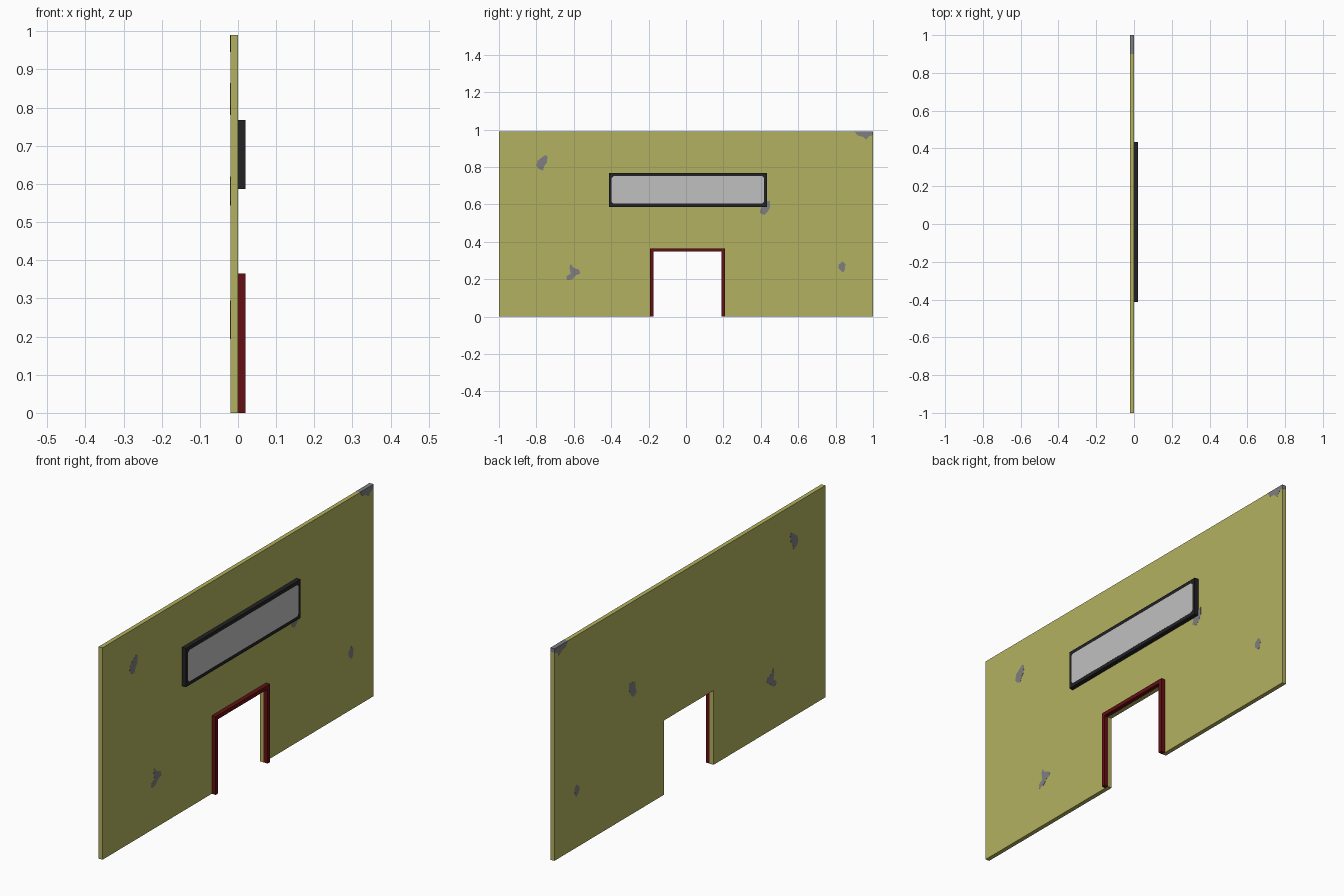
import bpy, bmesh

if "Cube" in bpy.data.objects:
    bpy.data.objects.remove(bpy.data.objects["Cube"])


def material(name, rgb):
    m = bpy.data.materials.new(name)
    m.diffuse_color = (*rgb, 1.0)
    m.use_nodes = True
    m.node_tree.nodes["Principled BSDF"].inputs["Base Color"].default_value = m.diffuse_color
    return m


OCHRE = material("ochre_plaster", (0.45, 0.44, 0.115))
GREY = material("worn_grey", (0.21, 0.21, 0.22))
BLACK = material("dark_frame", (0.016, 0.016, 0.018))
RED = material("dark_red", (0.125, 0.005, 0.006))
PALE = material("pale_panel", (0.53, 0.53, 0.53))


def slab(name, outline, x0, x1, mat):
    """Extrude a (y, z) outline along x from x0 to x1."""
    bm = bmesh.new()
    face = bm.faces.new([bm.verts.new((x0, y, z)) for y, z in outline])
    ext = bmesh.ops.extrude_face_region(bm, geom=[face])
    moved = [v for v in ext["geom"] if isinstance(v, bmesh.types.BMVert)]
    bmesh.ops.translate(bm, verts=moved, vec=(x1 - x0, 0, 0))
    bmesh.ops.recalc_face_normals(bm, faces=bm.faces)
    me = bpy.data.meshes.new(name)
    bm.to_mesh(me)
    bm.free()
    me.materials.append(mat)
    ob = bpy.data.objects.new(name, me)
    bpy.context.collection.objects.link(ob)
    return ob


def chamfered(y0, y1, z0, z1, c):
    return [(y0 + c, z0), (y1 - c, z0), (y1, z0 + c), (y1, z1 - c),
            (y1 - c, z1), (y0 + c, z1), (y0, z1 - c), (y0, z0 + c)]


# Wall with doorway
TOP = 0.99
DL, DR, DT = -0.175, 0.19, 0.347
slab("wall", [(-1, 0), (DL, 0), (DL, DT), (DR, DT), (DR, 0), (1, 0), (1, TOP), (-1, TOP)],
     -0.02, 0, OCHRE)

# Door surround
B = 0.018
slab("door_frame", [(DL - B, 0), (DL, 0), (DL, DT), (DR, DT), (DR, 0),
                    (DR + B, 0), (DR + B, DT + B), (DL - B, DT + B)], 0, 0.02, RED)

# Sign board with pale face
slab("sign_frame", [(-0.412, 0.587), (0.433, 0.587), (0.433, 0.768), (-0.412, 0.768)],
     0, 0.02, BLACK)
slab("sign_panel", chamfered(-0.397, 0.417, 0.604, 0.751, 0.009), 0.0195, 0.0203, PALE)

# Worn patches that show on both faces of the wall
patches = {
    "upper_left": [(-0.75, 0.865), (-0.74, 0.855), (-0.745, 0.82), (-0.757, 0.807), (-0.765, 0.78),
                   (-0.788, 0.79), (-0.8, 0.807), (-0.793, 0.834), (-0.772, 0.85)],
    "lower_left": [(-0.617, 0.283), (-0.602, 0.262), (-0.57, 0.25), (-0.565, 0.23), (-0.59, 0.22),
                   (-0.607, 0.2), (-0.635, 0.194), (-0.64, 0.214), (-0.617, 0.23), (-0.623, 0.262)],
    "below_sign": [(0.40, 0.61), (0.45, 0.62), (0.45, 0.583), (0.433, 0.556), (0.417, 0.543),
                   (0.393, 0.556), (0.403, 0.583)],
    "lower_right": [(0.837, 0.295), (0.853, 0.28), (0.848, 0.246), (0.837, 0.236),
                    (0.816, 0.257), (0.816, 0.278)],
    "top_corner": [(0.9, TOP + 0.0005), (1.0005, TOP + 0.0005), (1.0005, 0.972), (0.976, 0.962),
                   (0.965, 0.946), (0.944, 0.962), (0.917, 0.968)],
}
for name, outline in patches.items():
    slab("worn_patch_" + name, outline, -0.0205, 0.0005, GREY)
